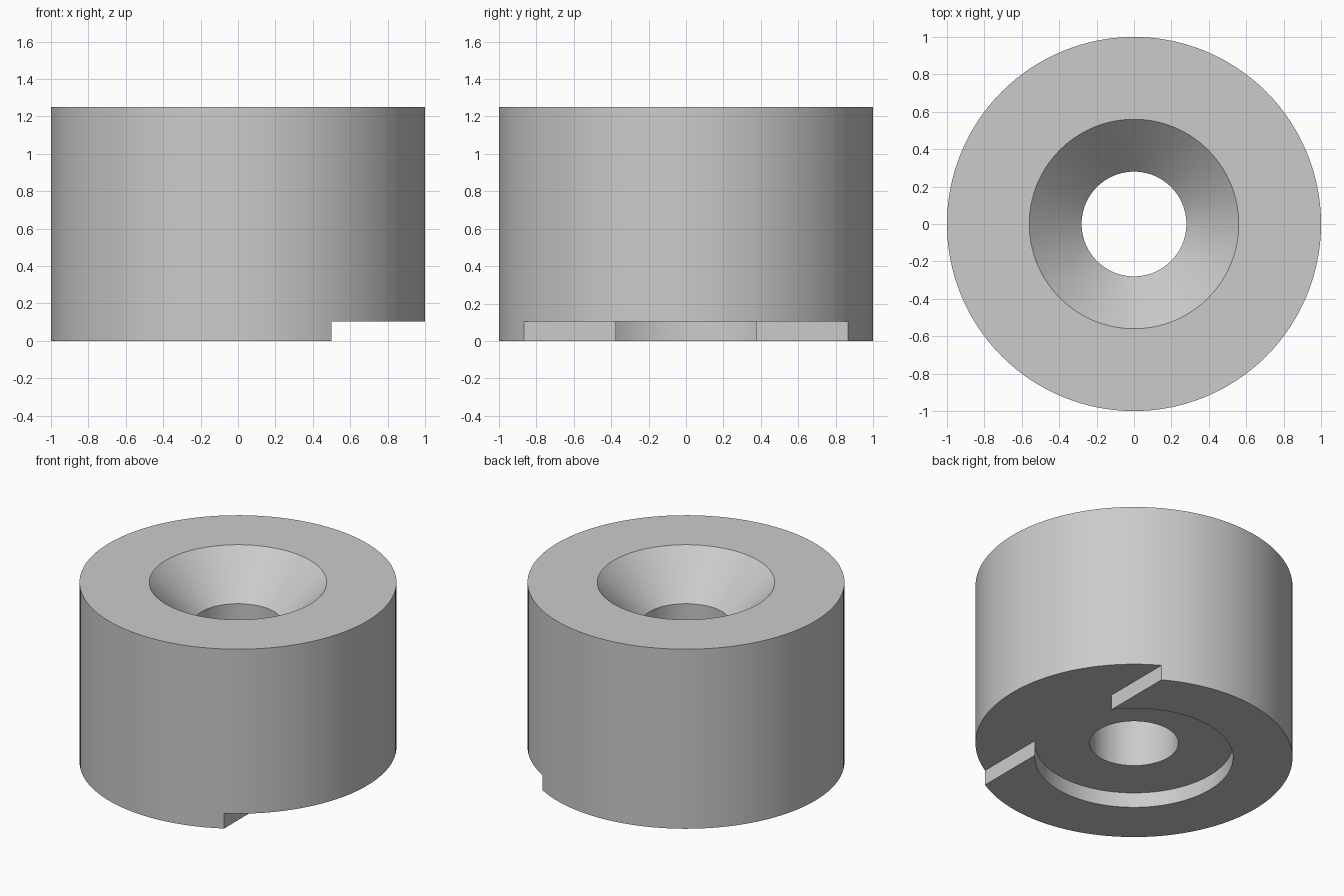
import bpy, bmesh
from math import acos, cos, pi, sin, tau

cube = bpy.data.objects.get("Cube")
if cube:
    bpy.data.objects.remove(cube, do_unlink=True)

SEGMENTS = 128
HEIGHT, RADIUS = 1.25, 1.0
BORE, SINK = 0.28, 0.56             # hole radius and countersink rim
RECESS, STEP_X, DEPTH = 0.625, 0.5, 0.105

steel = bpy.data.materials.new("plain grey")
steel.use_nodes = True
grey = (0.6, 0.6, 0.6, 1)
steel.diffuse_color = grey
steel.node_tree.nodes["Principled BSDF"].inputs["Base Color"].default_value = grey


def add_object(name, bm):
    bmesh.ops.recalc_face_normals(bm, faces=bm.faces)
    mesh = bpy.data.meshes.new(name)
    bm.to_mesh(mesh)
    bm.free()
    mesh.materials.append(steel)
    obj = bpy.data.objects.new(name, mesh)
    bpy.context.collection.objects.link(obj)
    return obj


def lathe(name, profile):
    """Turn a closed (radius, height) profile around the z axis."""
    bm = bmesh.new()
    rings = [[bm.verts.new((r * cos(tau * i / SEGMENTS), r * sin(tau * i / SEGMENTS), z))
              for i in range(SEGMENTS)] for r, z in profile]
    for a, b in zip(rings, rings[1:] + rings[:1]):
        for i in range(SEGMENTS):
            j = (i + 1) % SEGMENTS
            bm.faces.new((a[i], a[j], b[j], b[i]))
    return add_object(name, bm)


def prism(name, outline, bottom, top):
    """Extrude a flat outline upwards."""
    bm = bmesh.new()
    face = bm.faces.new([bm.verts.new((x, y, bottom)) for x, y in outline])
    result = bmesh.ops.extrude_face_region(bm, geom=[face])
    for v in result["geom"]:
        if isinstance(v, bmesh.types.BMVert):
            v.co.z = top
    return add_object(name, bm)


# Turned body with a countersunk through hole
body = lathe("countersunk_body", [
    (BORE, 0), (RADIUS, 0), (RADIUS, HEIGHT),
    (SINK, HEIGHT), (BORE, HEIGHT - (SINK - BORE))])

# Underside pocket: round recess that opens into a step across one side
start = acos(STEP_X / RECESS)
steps = 100
arc = [start + (tau - 2 * start) * i / steps for i in range(steps + 1)]
outline = [(RECESS * cos(a), RECESS * sin(a)) for a in arc]
outline += [(STEP_X, -1.2), (1.2, -1.2), (1.2, 1.2), (STEP_X, 1.2)]
cutter = prism("pocket_cutter", outline, -0.2, DEPTH)
cutter.hide_render = True

cut = body.modifiers.new("pocket", "BOOLEAN")
cut.operation = "DIFFERENCE"
cut.solver = "EXACT"
cut.object = cutter

bpy.ops.object.select_all(action="DESELECT")
body.select_set(True)
bpy.context.view_layer.objects.active = body
bpy.ops.object.modifier_apply(modifier=cut.name)
bpy.data.objects.remove(cutter, do_unlink=True)
bpy.ops.object.shade_smooth_by_angle(angle=pi / 6)
